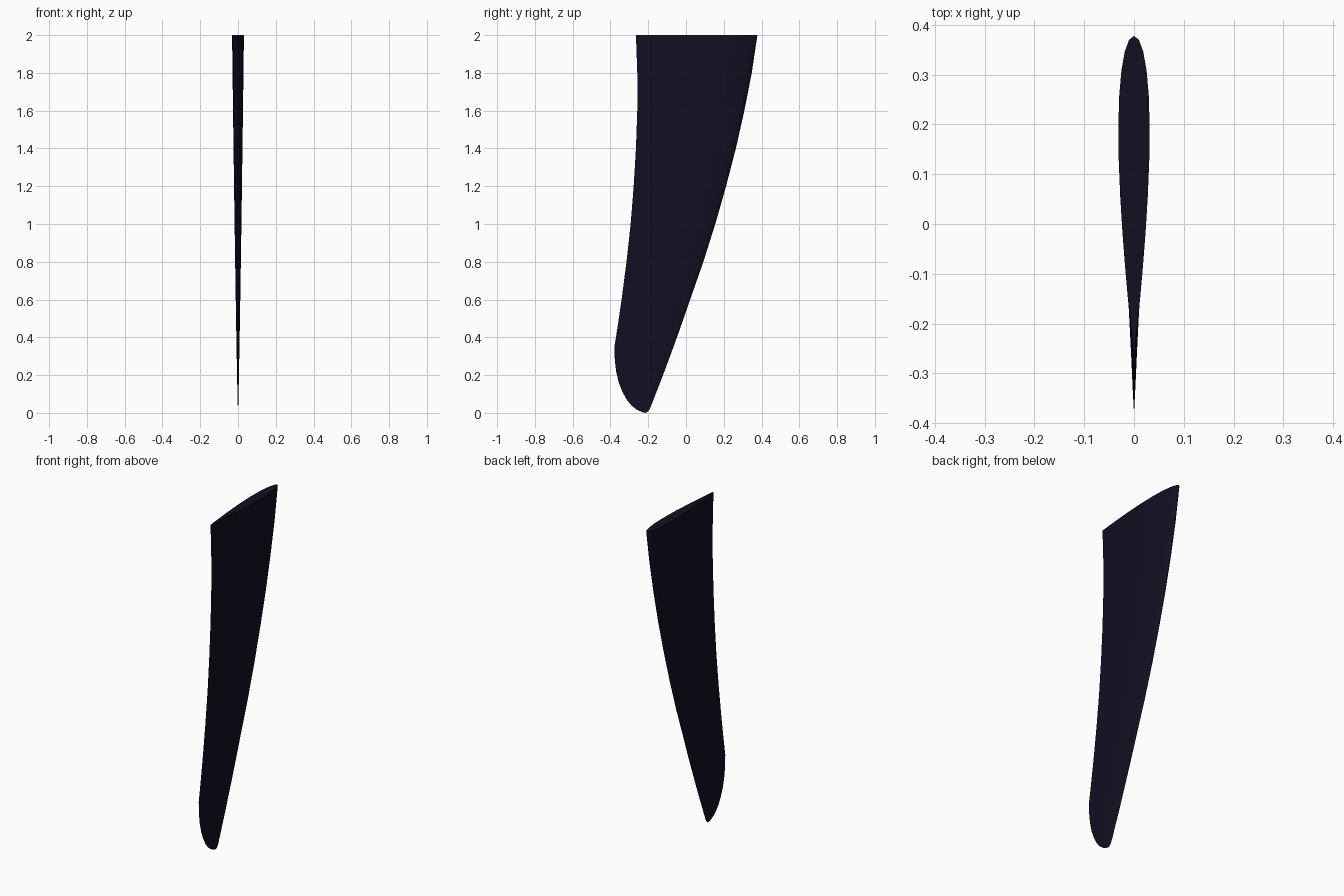
import bpy, bmesh, math

if "Cube" in bpy.data.objects:
    bpy.data.objects.remove(bpy.data.objects["Cube"])

# Stations: height, leading edge y, trailing edge y
stations = [
    (0.004, -0.205, -0.232), (0.018, -0.193, -0.262), (0.04, -0.184, -0.290),
    (0.07, -0.172, -0.314), (0.11, -0.157, -0.336), (0.16, -0.137, -0.356),
    (0.22, -0.114, -0.370), (0.28, -0.092, -0.377), (0.35, -0.066, -0.379),
    (0.45, -0.030, -0.363), (0.6, 0.022, -0.341), (0.8, 0.092, -0.315),
    (1.0, 0.155, -0.293), (1.2, 0.212, -0.277), (1.4, 0.264, -0.265),
    (1.6, 0.309, -0.258), (1.8, 0.348, -0.258), (2.0, 0.378, -0.265)]
N = 14


def foil(t):
    """Symmetric foil half thickness, 1.0 at its thickest point."""
    return 10 * (0.2969 * math.sqrt(t) - 0.126 * t - 0.3516 * t**2
                 + 0.2843 * t**3 - 0.1036 * t**4)


ts = [(1 - math.cos(math.pi * i / N)) / 2 for i in range(N + 1)]
bm = bmesh.new()
rings = []
for z, lead, trail in stations:
    half = min(0.0315 * (z / 2) ** 0.8, 0.06 * (lead - trail))
    pts = [(foil(t) * half, lead + (trail - lead) * t) for t in ts]
    loop = pts + [(-x, y) for x, y in pts[-2:0:-1]]
    rings.append([bm.verts.new((x, y, z)) for x, y in loop])

# Foil skin
for a, b in zip(rings, rings[1:]):
    n = len(a)
    for i in range(n):
        j = (i + 1) % n
        bm.faces.new((a[i], a[j], b[j], b[i]))

# Rounded tip point and flat root cap
tip = bm.verts.new((0, -0.218, 0))
for i in range(n):
    bm.faces.new((tip, rings[0][(i + 1) % n], rings[0][i]))
bm.faces.new(rings[-1])
bmesh.ops.recalc_face_normals(bm, faces=bm.faces)

mesh = bpy.data.meshes.new("fin_blade")
bm.to_mesh(mesh)
bm.free()
fin = bpy.data.objects.new("fin_blade", mesh)
bpy.context.collection.objects.link(fin)

mat = bpy.data.materials.new("dark navy")
mat.diffuse_color = (0.005, 0.005, 0.016, 1)
mat.use_nodes = True
mat.node_tree.nodes["Principled BSDF"].inputs["Base Color"].default_value = mat.diffuse_color
mesh.materials.append(mat)

bpy.context.view_layer.objects.active = fin
fin.select_set(True)
bpy.ops.object.shade_smooth_by_angle(angle=math.radians(35))
